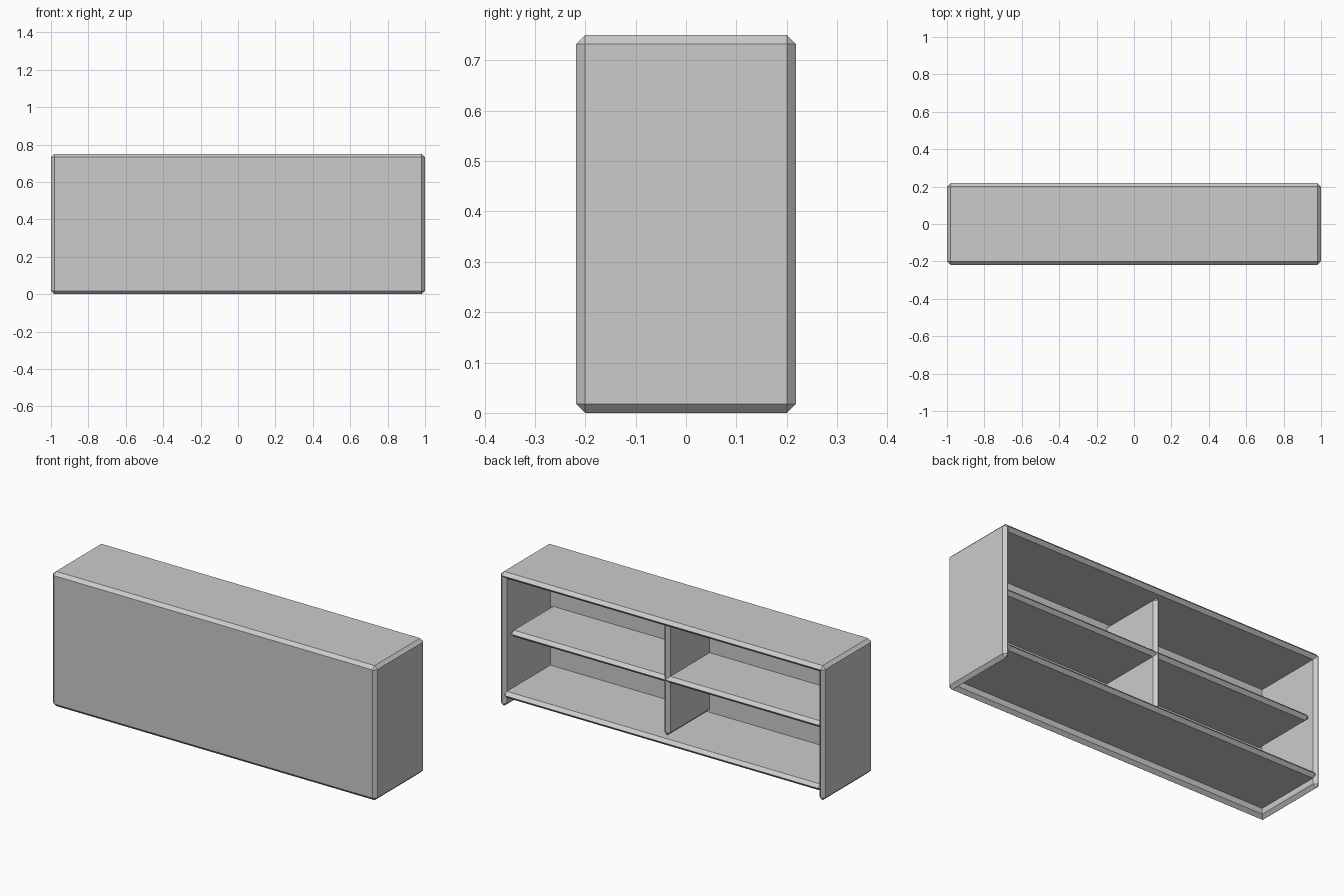
import bpy, bmesh

if "Cube" in bpy.data.objects:
    bpy.data.objects.remove(bpy.data.objects["Cube"])

W, D, H = 1.0, 0.218, 0.75   # half width, half depth, height
T = 0.036                    # board thickness
BEVEL = T / 2 - 0.0002       # chamfers almost meet along the board edges


def board(name, x, y, z):
    """Chamfered board spanning the (min, max) ranges x, y and z."""
    bm = bmesh.new()
    bmesh.ops.create_cube(bm, size=1)
    for v in bm.verts:
        v.co = [lo + (c + 0.5) * (hi - lo) for c, (lo, hi) in zip(v.co, (x, y, z))]
    bmesh.ops.bevel(bm, geom=bm.edges[:], offset=BEVEL, offset_type='OFFSET',
                    segments=1, affect='EDGES')
    bmesh.ops.recalc_face_normals(bm, faces=bm.faces[:])
    mesh = bpy.data.meshes.new(name)
    bm.to_mesh(mesh)
    bm.free()
    obj = bpy.data.objects.new(name, mesh)
    bpy.context.collection.objects.link(obj)
    return obj


# Outer case: closed at the front, open at the back
board("top_board", (-W, W), (-D, D), (H - T, H))
board("front_panel", (-W, W), (-D, -D + T), (0, H))
board("left_side", (-W, -W + T), (-D, D), (0, H))
board("right_side", (W - T, W), (-D, D), (0, H))

# Bottom shelf, raised off the floor
base = 0.05
board("bottom_shelf", (-W + T / 2, W - T / 2), (-D + T / 2, D), (base, base + T))

# Inner shelf and divider, set back from the open edge
inner_y = (-D + T / 2, D - T)
mid = (base + H) / 2
board("middle_shelf", (-W + T, W - T), inner_y, (mid - T / 2, mid + T / 2))
board("centre_divider", (-T / 2, T / 2), inner_y, (base + T, H - T))
